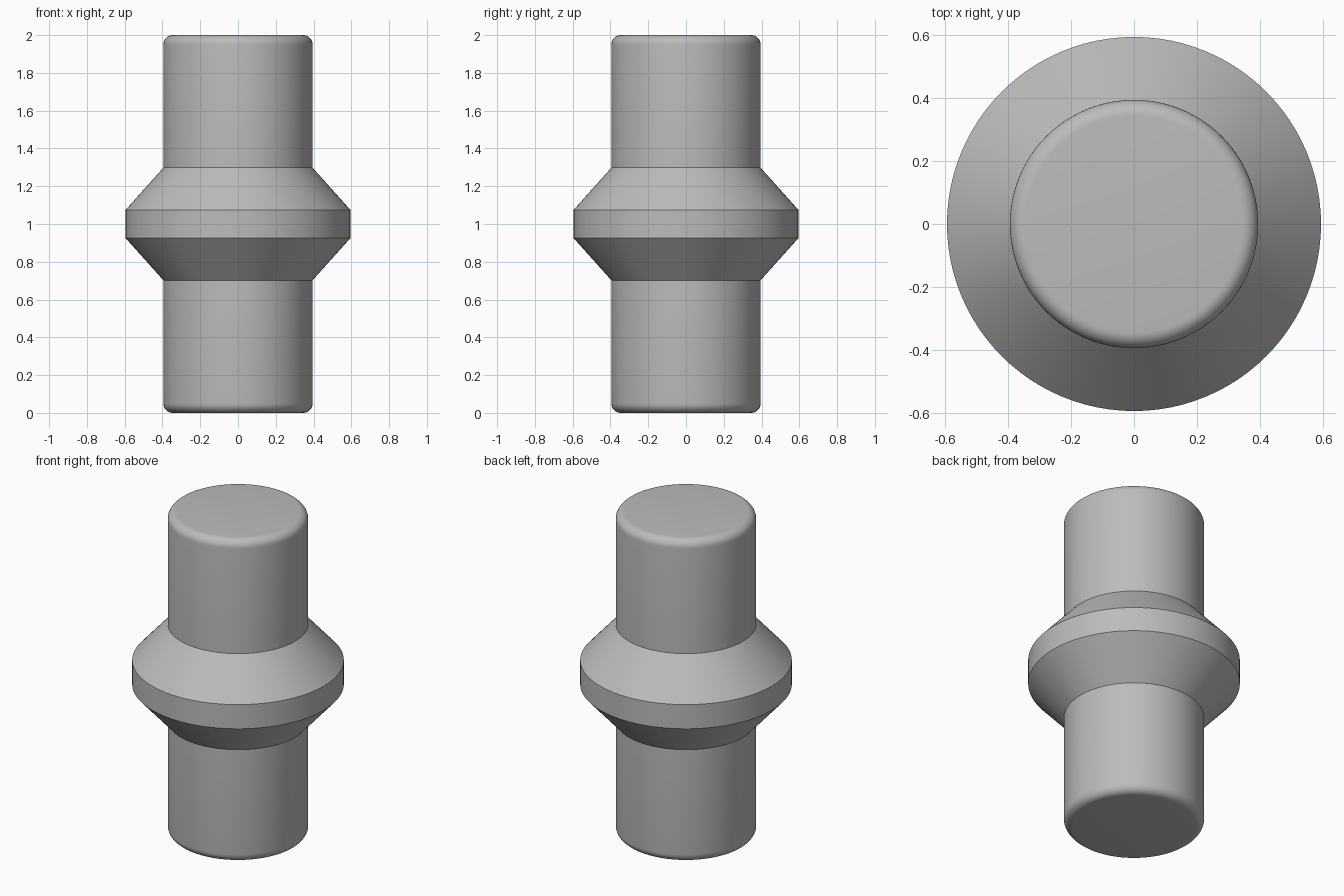
import bpy
import bmesh
import math

SEGMENTS = 96
SHAFT_R, COLLAR_R, FILLET = 0.395, 0.595, 0.05
HALF_HEIGHT, TAPER_END, BAND_HALF = 1.0, 0.298, 0.075

cube = bpy.data.objects.get("Cube")
if cube:
    bpy.data.objects.remove(cube, do_unlink=True)


def make_material(name, colour):
    mat = bpy.data.materials.new(name)
    mat.use_nodes = True
    mat.diffuse_color = colour
    mat.node_tree.nodes["Principled BSDF"].inputs["Base Color"].default_value = colour
    return mat


def lathe(name, profile, mat):
    """Revolve (radius, height) points around z and cap both ends."""
    bm = bmesh.new()
    rings = []
    for r, z in profile:
        angles = [math.tau * i / SEGMENTS for i in range(SEGMENTS)]
        rings.append([bm.verts.new((r * math.cos(a), r * math.sin(a), z)) for a in angles])
    for low, high in zip(rings, rings[1:]):
        for i in range(SEGMENTS):
            j = (i + 1) % SEGMENTS
            bm.faces.new((low[i], low[j], high[j], high[i]))
    bm.faces.new(rings[0][::-1])
    bm.faces.new(rings[-1])
    mesh = bpy.data.meshes.new(name)
    bm.to_mesh(mesh)
    bm.free()
    mesh.materials.append(mat)
    obj = bpy.data.objects.new(name, mesh)
    bpy.context.collection.objects.link(obj)
    bpy.ops.object.select_all(action="DESELECT")
    obj.select_set(True)
    bpy.context.view_layer.objects.active = obj
    bpy.ops.object.shade_smooth_by_angle(angle=math.radians(30))
    return obj


# Upper half of the profile: collar band, taper, shaft, rounded rim
upper = [(COLLAR_R, BAND_HALF), (SHAFT_R, TAPER_END)]
for step in range(9):
    a = math.pi / 2 * step / 8
    upper.append((SHAFT_R - FILLET + FILLET * math.cos(a),
                  HALF_HEIGHT - FILLET + FILLET * math.sin(a)))

# Mirror it to the lower half and stand the part on the ground
lower = [(r, -z) for r, z in reversed(upper)]
profile = [(r, z + HALF_HEIGHT) for r, z in lower + upper]

grey = make_material("plain grey", (0.5, 0.5, 0.5, 1.0))
lathe("collared_shaft", profile, grey)
